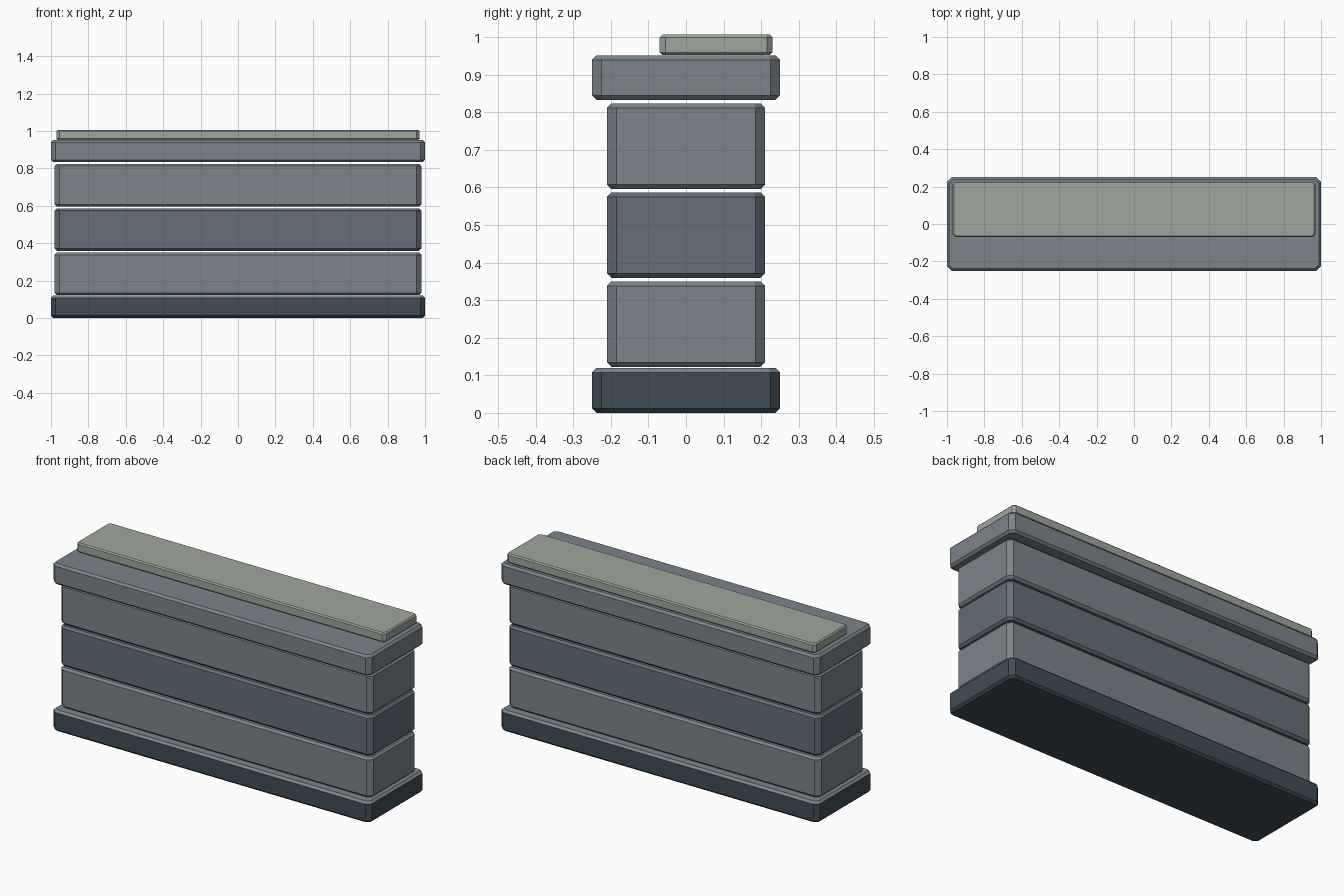
import bpy, bmesh, math

if "Cube" in bpy.data.objects:
    bpy.data.objects.remove(bpy.data.objects["Cube"])


def material(name, rgb):
    m = bpy.data.materials.new(name)
    m.diffuse_color = (*rgb, 1)
    m.use_nodes = True
    m.node_tree.nodes["Principled BSDF"].inputs["Base Color"].default_value = m.diffuse_color
    return m


stone = material("stone_grey", (0.20, 0.23, 0.26))
blue_stone = material("blue_grey", (0.13, 0.155, 0.195))
dark_stone = material("dark_base", (0.05, 0.075, 0.095))
pale_stone = material("pale_slab", (0.35, 0.38, 0.34))


def octagon(hx, hy, c):
    """Rectangle outline with its corners cut by c."""
    return [(hx, -hy + c), (hx, hy - c), (hx - c, hy), (-hx + c, hy),
            (-hx, hy - c), (-hx, -hy + c), (-hx + c, -hy), (hx - c, -hy)]


def block(name, hx, hy, z0, z1, mat, corner=0.025, edge=0.012, cy=0.0, top_mat=None):
    """Chamfered stone block made of four stacked outlines."""
    bm = bmesh.new()
    rings = []
    for z, inset in ((z0, edge), (z0 + edge, 0), (z1 - edge, 0), (z1, edge)):
        c = corner - inset * (2 - math.sqrt(2))
        rings.append([bm.verts.new((x, y + cy, z))
                      for x, y in octagon(hx - inset, hy - inset, c)])
    for a, b in zip(rings, rings[1:]):
        for i in range(8):
            j = (i + 1) % 8
            bm.faces.new((a[i], a[j], b[j], b[i]))
    bm.faces.new(rings[0][::-1])
    bm.faces.new(rings[-1])
    bm.normal_update()
    if top_mat:
        for f in bm.faces:
            f.material_index = int(f.normal.z > 0.3)
    mesh = bpy.data.meshes.new(name)
    bm.to_mesh(mesh)
    bm.free()
    mesh.materials.append(mat)
    if top_mat:
        mesh.materials.append(top_mat)
    obj = bpy.data.objects.new(name, mesh)
    bpy.context.collection.objects.link(obj)
    return obj


# Dark plinth with lighter upper faces
block("base_plinth", 1.0, 0.25, 0.0, 0.12, dark_stone, top_mat=stone)

# Three wall courses with thin open joints
for i, (name, mat) in enumerate((("lower_course", stone),
                                 ("middle_course", blue_stone),
                                 ("upper_course", stone))):
    z = 0.122 + i * 0.2367
    block(name, 0.98, 0.21, z, z + 0.228, mat)

# Overhanging cap
block("cap_course", 1.0, 0.25, 0.833, 0.951, stone)

# Thin slab set towards the back of the cap
block("top_slab", 0.97, 0.15, 0.952, 1.006, pale_stone, corner=0.015, edge=0.007, cy=0.08)
